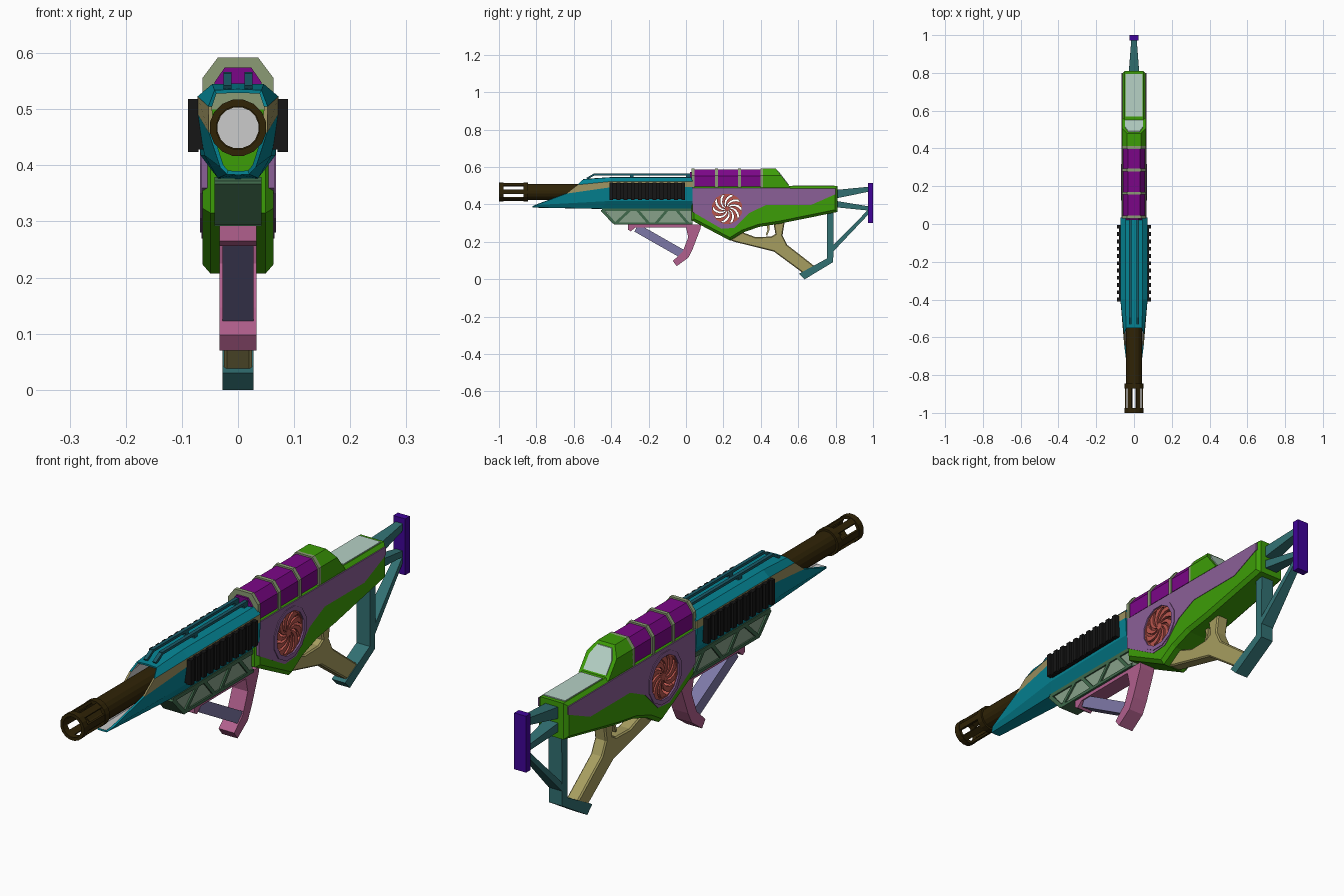
import bpy, bmesh, math
from mathutils import Vector

if "Cube" in bpy.data.objects:
    bpy.data.objects.remove(bpy.data.objects["Cube"])

GREEN, MAUVE, PURPLE, SAGE = "3f9c10", "8a6096", "7a0f86", "8a9a74"
TEAL, OLIVE, BLACK, BROWN = "0d8494", "9a9060", "1c1c1c", "33280f"
PINE, MOSS, PINK, LAVENDER = "41684c", "86a088", "b0608c", "7d78a6"
KHAKI, SLATE, VIOLET, MINT = "a59c60", "357072", "420c98", "b4d0c4"
RED, GREY, RAIL = "b8564e", "c8c8c8", "1f5a66"


def mat(h):
    m = bpy.data.materials.get(h) or bpy.data.materials.new(h)
    m.diffuse_color = [(int(h[i:i + 2], 16) / 255) ** 2.2 for i in (0, 2, 4)] + [1]
    m.use_nodes = True
    m.node_tree.nodes["Principled BSDF"].inputs["Base Color"].default_value = m.diffuse_color
    return m


def finish(name, bm, *colors):
    me = bpy.data.meshes.new(name)
    bm.to_mesh(me)
    bm.free()
    for c in colors:
        me.materials.append(mat(c))
    ob = bpy.data.objects.new(name, me)
    bpy.context.collection.objects.link(ob)
    return ob


def prism(name, polys, lo, hi, color, axis="x", chamfer=0, mirror=False, edit=None):
    """Extrude outlines along an axis: (y, z) outlines for x, (x, z) outlines for y."""
    if not isinstance(polys[0][0], (tuple, list)):
        polys = [polys]
    bm = bmesh.new()
    for pts in polys:
        at = (lambda p, d: (d, p[0], p[1])) if axis == "x" else (lambda p, d: (p[0], d, p[1]))
        rings = [[bm.verts.new(at(p, d)) for p in pts] for d in (lo, hi)]
        for r in rings:
            bm.faces.new(r)
        n = len(pts)
        for i in range(n):
            j = (i + 1) % n
            bm.faces.new((rings[0][i], rings[0][j], rings[1][j], rings[1][i]))
    bmesh.ops.recalc_face_normals(bm, faces=bm.faces)
    if chamfer:
        k = 0 if axis == "x" else 1
        rim = [e for e in bm.edges if abs(e.verts[0].co[k] - e.verts[1].co[k]) < 1e-6]
        bmesh.ops.bevel(bm, geom=rim, offset=chamfer, segments=1, affect="EDGES")
    if edit:
        for v in bm.verts:
            edit(v.co)
    ob = finish(name, bm, color)
    if mirror:
        ob.modifiers.new("mirror", "MIRROR")
    return ob


def bar(p, q, t, t2=None):
    """Outline of a straight bar from p to q, optionally tapering."""
    p, q = Vector(p), Vector(q)
    d = (q - p).normalized()
    n = Vector((-d.y, d.x)) / 2
    t2 = t2 or t
    return [tuple(v) for v in (p + n * t, q + n * t2, q - n * t2, p - n * t)]


def rect(a, b, c, d):
    return [(a, c), (b, c), (b, d), (a, d)]


def ngon(cy, cz, r, n, off=0.0):
    return [(cy + r * math.cos(off + i * math.tau / n), cz + r * math.sin(off + i * math.tau / n)) for i in range(n)]


def ring(name, c, ro, ri, lo, hi, color, n=16, axis="x", mirror=False):
    """Hollow ring made of quad segments."""
    o, i = ngon(*c, ro, n, math.pi / n), ngon(*c, ri, n, math.pi / n)
    bm = bmesh.new()
    at = (lambda p, d: (d, p[0], p[1])) if axis == "x" else (lambda p, d: (p[0], d, p[1]))
    loops = [[bm.verts.new(at(p, d)) for p in pts] for pts, d in ((o, lo), (o, hi), (i, hi), (i, lo))]
    for a in range(4):
        A, B = loops[a], loops[(a + 1) % 4]
        for k in range(n):
            bm.faces.new((A[k], A[(k + 1) % n], B[(k + 1) % n], B[k]))
    bmesh.ops.recalc_face_normals(bm, faces=bm.faces)
    ob = finish(name, bm, color)
    if mirror:
        ob.modifiers.new("mirror", "MIRROR")
    return ob


def shell(name, rails, color):
    """Half skin through rails, mirrored and thickened with a grey inside."""
    bm = bmesh.new()
    vs = [[bm.verts.new(p) for p in r] for r in rails]
    for a, b in zip(vs, vs[1:]):
        for j in range(len(a) - 1):
            bm.faces.new((a[j], a[j + 1], b[j + 1], b[j]))
    ob = finish(name, bm, color, GREY)
    ob.modifiers.new("mirror", "MIRROR")
    s = ob.modifiers.new("wall", "SOLIDIFY")
    s.thickness, s.offset, s.material_offset = 0.007, -1, 1


# Receiver and side panels, bored through for the fans
FAN = (0.22, 0.377)
receiver = prism("receiver", [(0.03, 0.5), (0.81, 0.498), (0.81, 0.36), (0.5, 0.297), (0.39, 0.28),
                 (0.305, 0.25), (0.235, 0.207), (0.03, 0.315)], -0.063, 0.063, GREEN, chamfer=0.014)
panel = prism("side_panel", [(0.035, 0.488), (0.8, 0.486), (0.8, 0.455), (0.67, 0.398), (0.43, 0.398),
              (0.34, 0.355), (0.26, 0.275), (0.19, 0.27), (0.035, 0.36)], 0.045, 0.065, MAUVE, mirror=True)
cutter = prism("fan_bore", ngon(*FAN, 0.084, 24), -0.2, 0.2, GREY)
cutter.hide_render = True
for ob in (receiver, panel):
    b = ob.modifiers.new("bore", "BOOLEAN")
    b.object, b.solver = cutter, "EXACT"
    bpy.context.view_layer.objects.active = ob
    for m in [m.name for m in ob.modifiers]:
        bpy.ops.object.modifier_apply(modifier=m)
bpy.data.objects.remove(cutter)

# Side fans: frame, liner and swirled blades
ring("fan_frame", FAN, 0.1, 0.083, 0.055, 0.068, MAUVE, 12, mirror=True)
ring("fan_liner", FAN, 0.0845, 0.077, -0.062, 0.062, RED, 24)
blades = [ngon(*FAN, 0.014, 10)]
for k in range(10):
    lead, trail = [], []
    for s in range(5):
        t = s / 4
        r, a = 0.012 + 0.067 * t, k * math.tau / 10 - 1.0 * t
        w = 0.17 + 0.04 * t
        lead.append((FAN[0] + r * math.cos(a - w), FAN[1] + r * math.sin(a - w)))
        trail.append((FAN[0] + r * math.cos(a + w), FAN[1] + r * math.sin(a + w)))
    blades.append(lead + trail[::-1])
prism("fan_blades", blades, 0.05, 0.06, RED, mirror=True)


# Energy cells on top with ribs, rear hump and windows
def hexa(w, c, z0, z1, z2):
    return [(-w, z0), (w, z0), (w, z1), (c, z2), (-c, z2), (-w, z1)]


def slope(extra):
    def f(co):
        if co.y > 0.47:
            co.y = 0.48 + extra + (0.592 - co.z) * 0.77
    return f


prism("top_cells", hexa(0.058, 0.033, 0.495, 0.552, 0.586), 0.04, 0.41, PURPLE, "y")
prism("cell_front", hexa(0.042, 0.024, 0.54, 0.548, 0.574), 0.022, 0.05, PURPLE, "y")
for i, y in enumerate((0.03, 0.155, 0.278, 0.397)):
    prism(f"cell_rib_{i}", hexa(0.063, 0.036, 0.49, 0.556, 0.592), y, y + 0.015, SAGE, "y")
prism("rear_hump", hexa(0.063, 0.036, 0.49, 0.556, 0.592), 0.41, 0.48, GREEN, "y", edit=slope(0))
prism("hump_window", hexa(0.048, 0.03, 0.505, 0.55, 0.582), 0.46, 0.48, MINT, "y", edit=slope(0.004))
prism("top_window", rect(-0.046, 0.046, 0.49, 0.502), 0.57, 0.795, MINT, "y")

# Handguard shell with slanted open nose
A0 = [(0, -0.82, 0.383), (0, -0.45, 0.376), (0, 0.035, 0.376)]
A = [(0.02, -0.82, 0.384), (0.036, -0.45, 0.377), (0.036, 0.035, 0.377)]
B = [(0.032, -0.8, 0.397), (0.06, -0.42, 0.418), (0.067, 0.035, 0.418)]
C = [(0.052, -0.64, 0.458), (0.072, -0.4, 0.492), (0.071, 0.035, 0.492)]
D = [(0.053, -0.58, 0.505), (0.072, -0.4, 0.523), (0.071, 0.035, 0.523)]
E = [(0.042, -0.55, 0.534), (0.046, -0.4, 0.545), (0.046, 0.035, 0.545)]
F = [(0, -0.55, 0.536), (0, -0.4, 0.546), (0, 0.035, 0.546)]
shell("handguard_lower", [A0, A, B, C], TEAL)
shell("handguard_stripe", [C, D], OLIVE)
shell("handguard_top", [D, E, F], TEAL)
prism("top_rail", [bar((-0.53, 0.538), (-0.49, 0.561), 0.01), rect(-0.495, 0.035, 0.556, 0.566),
      rect(-0.3, -0.28, 0.54, 0.56), rect(0.0, 0.035, 0.54, 0.56)], 0.012, 0.026, RAIL, mirror=True)

# Ribbed side grips
prism("grip_plate", rect(-0.41, -0.005, 0.428, 0.516), 0.06, 0.08, BLACK, mirror=True)
prism("grip_ribs", [rect(-0.41 + k * 0.0385, -0.39 + k * 0.0385, 0.424, 0.518) for k in range(11)],
      0.07, 0.089, BLACK, mirror=True)

# Barrel and slotted muzzle
BORE = (0, 0.467)
ring("barrel", BORE, 0.043, 0.037, -0.87, -0.4, BROWN, axis="y")
prism("barrel_plug", ngon(*BORE, 0.04, 16), -0.5, -0.49, GREY, "y")
for nm, a, b in (("front", -1.0, -0.975), ("rear", -0.87, -0.845)):
    ring("muzzle_ring_" + nm, BORE, 0.051, 0.039, a, b, BROWN, axis="y")
bars = []
for k in range(6):
    c, s = math.cos(k * math.tau / 6), math.sin(k * math.tau / 6)
    bars.append(bar((0.039 * c, 0.467 + 0.039 * s), (0.048 * c, 0.467 + 0.048 * s), 0.024))
prism("muzzle_bars", bars, -0.98, -0.865, BROWN, "y")

# Lower truss under the handguard
prism("truss_core", [(-0.44, 0.38), (-0.38, 0.3), (0.035, 0.3), (0.035, 0.38)], -0.036, 0.036, MOSS)
prism("truss_frame", [rect(-0.45, 0.035, 0.364, 0.379), rect(-0.385, 0.035, 0.292, 0.304),
      bar((-0.45, 0.372), (-0.383, 0.3), 0.016), bar((-0.375, 0.3), (-0.3, 0.37), 0.014),
      bar((-0.26, 0.37), (-0.2, 0.3), 0.014), bar((-0.16, 0.3), (-0.1, 0.37), 0.014),
      bar((-0.05, 0.37), (0.01, 0.3), 0.014)], -0.042, 0.042, PINE)

# Angled foregrip with brace
prism("foregrip", [(-0.31, 0.293), (0.08, 0.293), (0.078, 0.272), (0.035, 0.16), (0.012, 0.115), (-0.05, 0.07),
      (-0.07, 0.098), (-0.018, 0.147), (0.012, 0.225), (0.0, 0.278), (-0.27, 0.278), (-0.295, 0.256),
      (-0.31, 0.265)], -0.033, 0.033, PINK)
prism("foregrip_brace", bar((-0.265, 0.275), (-0.01, 0.13), 0.046), -0.028, 0.028, LAVENDER)

# Pistol grip with guard, and trigger
prism("rear_grip", [(0.235, 0.21), (0.3, 0.252), (0.37, 0.226), (0.455, 0.228), (0.478, 0.242), (0.468, 0.3),
      (0.528, 0.31), (0.516, 0.235), (0.54, 0.185), (0.69, 0.068), (0.63, 0.03), (0.47, 0.148), (0.26, 0.2)],
      -0.025, 0.025, KHAKI, chamfer=0.005)
prism("trigger", [(0.428, 0.3), (0.445, 0.3), (0.447, 0.265), (0.434, 0.234), (0.427, 0.238), (0.436, 0.265)],
      -0.008, 0.008, KHAKI)

# Skeleton stock and butt plate
prism("stock_leg", [(0.755, 0.37), (0.79, 0.37), (0.787, 0.092), (0.635, 0.0), (0.605, 0.03), (0.755, 0.112)],
      -0.028, 0.028, SLATE)


def taper(co):
    co.x *= 1 - 0.5 * max(0, (co.y - 0.8) / 0.18)


prism("stock_struts", [bar((0.8, 0.455), (0.98, 0.482), 0.045, 0.026), bar((0.8, 0.402), (0.98, 0.378), 0.034, 0.022),
      bar((0.78, 0.158), (0.98, 0.365), 0.024, 0.018)], -0.028, 0.028, SLATE, edit=taper)
prism("butt_plate", rect(0.972, 1.0, 0.3, 0.515), -0.025, 0.025, VIOLET)
